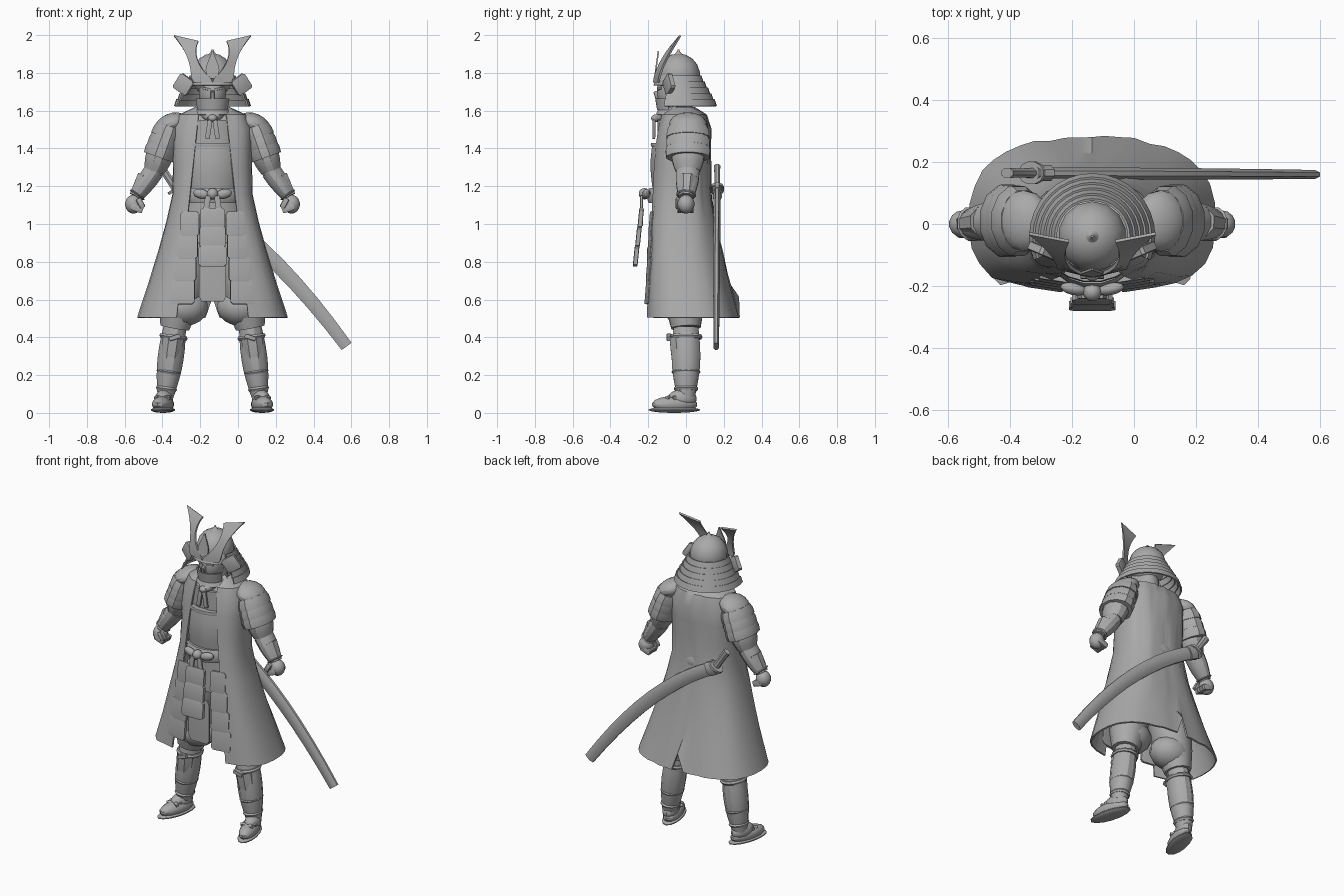
import bpy, bmesh, math, random
from mathutils import Vector, Matrix

random.seed(4)
if "Cube" in bpy.data.objects:
    bpy.data.objects.remove(bpy.data.objects["Cube"])

SHADE = (.4, .4, .4, 1)
grey = bpy.data.materials.new("plain grey")
grey.use_nodes = True
grey.diffuse_color = SHADE
grey.node_tree.nodes["Principled BSDF"].inputs["Base Color"].default_value = SHADE

# The sword reaches out to the left, so the body stands off centre
BODY_SHIFT = Vector((-.135, 0, 0))


def finish(name, bm):
    """Store the mesh; parts named right_ are mirrored from the left."""
    if name.startswith("right_"):
        bmesh.ops.scale(bm, verts=bm.verts, vec=(-1, 1, 1))
    bmesh.ops.translate(bm, verts=bm.verts, vec=BODY_SHIFT)
    bmesh.ops.recalc_face_normals(bm, faces=bm.faces)
    mesh = bpy.data.meshes.new(name)
    bm.to_mesh(mesh)
    bm.free()
    mesh.materials.append(grey)
    mesh.shade_smooth()
    mesh.set_sharp_from_angle(angle=math.radians(32))
    bpy.context.collection.objects.link(bpy.data.objects.new(name, mesh))


def place(name, bm, at, size, tilt=(0, 0, 0)):
    """Scale, tilt and move a unit primitive; tilt is per axis x, y, z."""
    bmesh.ops.scale(bm, verts=bm.verts, vec=size)
    for axis, angle in zip("XYZ", tilt):
        bmesh.ops.rotate(bm, verts=bm.verts, matrix=Matrix.Rotation(angle, 3, axis))
    bmesh.ops.translate(bm, verts=bm.verts, vec=at)
    finish(name, bm)


def box(name, at, size, tilt=(0, 0, 0)):
    bm = bmesh.new()
    bmesh.ops.create_cube(bm, size=1)
    bmesh.ops.bevel(bm, geom=bm.edges[:], offset=.1, segments=1, affect="EDGES")
    place(name, bm, at, size, tilt)


def ball(name, at, size, tilt=(0, 0, 0)):
    bm = bmesh.new()
    bmesh.ops.create_uvsphere(bm, u_segments=14, v_segments=9, radius=1)
    place(name, bm, at, size, tilt)


def skin(bm, rows, closed):
    for low, high in zip(rows, rows[1:]):
        count = len(low)
        for i in range(count if closed else count - 1):
            j = (i + 1) % count
            bm.faces.new((low[i], low[j], high[j], high[i]))


def sheet(name, rows, thickness):
    """Thin open surface through rows of points."""
    bm = bmesh.new()
    skin(bm, [[bm.verts.new(point) for point in row] for row in rows], closed=False)
    bmesh.ops.recalc_face_normals(bm, faces=bm.faces)
    bmesh.ops.solidify(bm, geom=bm.faces[:], thickness=thickness)
    finish(name, bm)


def sweep(name, start, end, width, depth=1, bow=0, rows=5, sides=12):
    """Capped tube; width is (first radius, last radius, swelling), depth a ratio."""
    bm = bmesh.new()
    start, end = Vector(start), Vector(end)
    first, last, swelling = width
    rings = []
    for row in range(rows + 1):
        u = row / rows
        slope = end - start + Vector((0, 0, bow * 4 * (1 - 2 * u)))
        across = slope.cross(Vector((0, 1, 0))).normalized()
        through = across.cross(slope).normalized()
        middle = start.lerp(end, u) + Vector((0, 0, bow * 4 * u * (1 - u)))
        radius = first + (last - first) * u + swelling * math.sin(math.pi * u)
        turns = [math.tau * (k + .5) / sides for k in range(sides)]
        rings.append([bm.verts.new(middle + radius * (across * math.cos(a) + through * depth * math.sin(a)))
                      for a in turns])
    skin(bm, rings, closed=True)
    bm.faces.new(rings[0])
    bm.faces.new(rings[-1])
    finish(name, bm)


def tie(name, start, end, along, radius):
    """Raised cord around a limb."""
    sweep(name, start.lerp(end, along), start.lerp(end, along + .06),
          (radius, radius, .006), depth=1.15, rows=2)


def arc(name, centre, radius, flare, height, reach, facing=1, steps=20):
    """Flaring band hanging from centre; facing is 1 for back, -1 for front."""
    rows = []
    for u in (0, 1):
        r = radius + flare * u
        angles = [facing * math.pi / 2 + math.radians(reach) * (2 * i / steps - 1) for i in range(steps + 1)]
        rows.append([centre + Vector((r * math.cos(a), r * math.sin(a), -height * u)) for a in angles])
    sheet(name, rows, thickness=.008)


def coat(rows=9, half=16):
    """Long open coat that hangs from the shoulders and flares to the hem."""
    rings = []
    for row in range(rows + 1):
        drop = (row / rows) ** 1.5
        shoulder = min(1, math.sqrt(drop * 15))
        flare = max(0, (drop - .4) / .6) ** 1.2
        width = .09 + .12 * shoulder + .19 * flare
        front = -.09 - .165 * drop ** .4
        back = .04 + .09 * shoulder + .15 * flare
        opening = math.asin(((.07 + .12 * drop) / width) ** 1.25)
        ring = []
        for i in range(-half, half + 1):
            around = (abs(i) / half) ** 1.4
            angle = math.pi + (opening - math.pi) * around
            x = math.copysign(width * abs(math.sin(angle)) ** .8, i)
            bend = math.copysign(abs(math.cos(angle)) ** .8, math.cos(angle))
            y = (front + back) / 2 - (back - front) / 2 * bend
            curl = .03 * drop * max(0, around * 5 - 4)
            fold = random.uniform(-.006, .006) if abs(i) < half else 0
            slit = .11 if i == 0 and row == rows else 0
            ring.append((x, y + fold + curl, 1.62 - 1.115 * drop + slit))
        rings.append(ring)
    sheet("coat", rings, thickness=.01)


def spine(z):
    return Vector((0, -.035, z))


coat()
SIDES = ("left_", "right_")

# Torso, chest armour and belt
sweep("torso", spine(.9), spine(1.55), (.17, .17, 0), depth=.7)
ball("upper_back", spine(1.54), (.18, .1, .07))
sweep("neck", spine(1.55), spine(1.7), (.08, .06, 0))
sweep("chest_armour", spine(1.19), spine(1.43), (.16, .16, .012), depth=.9, rows=6, sides=20)
for level in (1.28, 1.41):
    sweep(f"chest_rim_{level:.1f}", spine(level), spine(level + .02), (.168, .168, .003), depth=.9, rows=2, sides=20)
sweep("belt", spine(1.11), spine(1.19), (.165, .16, .01), sides=20)
ball("belt_knot", (0, -.22, 1.16), (.03, .03, .03))
ball("scarf_knot", (0, -.16, 1.56), (.025, .025, .02))
for side in SIDES:
    ball(side + "belt_loop", (.06, -.21, 1.16), (.045, .02, .025), tilt=(0, -.2, .2))
    box(side + "belt_tail", (.035, -.235, 1.07), (.03, .015, .16), tilt=(0, -.15, 0))
    box(side + "scarf_tail", (.02, -.17, 1.5), (.025, .015, .1), tilt=(0, -.15, 0))
    sweep(side + "scarf_wrap", (.01, -.155, 1.56), (.08, -.04, 1.61), (.02, .02, .005))

# Hanging centre plates and apron
for i in range(3):
    box(f"centre_plate_{i}", (0, -.24 - .012 * i, 1.03 - .1 * i), (.13 + .01 * i, .025, .11), tilt=(-.1, 0, 0))
box("apron", (0, -.2, .73), (.145, .015, .28))

# Legs, thigh plates and sandals
hip, knee, ankle = Vector((.1, -.03, 1)), Vector((.2, 0, .45)), Vector((.25, 0, .08))
toe_out = (0, 0, .25)
for side in SIDES:
    for i in range(4):
        box(f"{side}thigh_plate_{i}", (.12 + .012 * i, -.18 - .006 * i, 1 - .12 * i),
            (.1 + .008 * i, .02, .13), tilt=(-.08, 0, .15))
    sweep(side + "trouser", knee, hip, (.08, .09, .04))
    ball(side + "trouser_puff", (.15, -.01, .56), (.13, .11, .1))
    sweep(side + "shin", knee, ankle, (.062, .043, .018), depth=1.1, rows=7)
    sweep(side + "shin_guard", knee.lerp(ankle, .15) - Vector((0, .03, 0)),
          knee.lerp(ankle, .6) - Vector((0, .02, 0)), (.06, .045, .005), sides=8)
    tie(side + "knee_tie", knee, ankle, .1, .072)
    tie(side + "calf_tie", knee, ankle, .6, .062)
    tie(side + "ankle_tie", knee, ankle, .84, .052)
    box(side + "knee_bow", (.2, -.09, .4), (.06, .025, .025), tilt=(0, .3, 0))
    ball(side + "foot", (.262, -.06, .045), (.052, .125, .045), tilt=toe_out)
    ball(side + "instep", (.255, -.02, .075), (.046, .08, .05), tilt=toe_out)
    ball(side + "sole", (.262, -.062, .016), (.056, .142, .016), tilt=toe_out)
    for turn in (-.5, .5):
        box(f"{side}sandal_strap_{'outer' if turn > 0 else 'inner'}", (.265, -.08, .08),
            (.09, .02, .02), tilt=(.4, 0, turn))

# Arms, layered shoulder guards and fists
shoulder, elbow, wrist = Vector((.22, .01, 1.53)), Vector((.31, .01, 1.28)), Vector((.405, 0, 1.145))
for side in SIDES:
    ball(side + "shoulder", shoulder, (.09, .1, .055), tilt=(0, .4, 0))
    for i in range(3):
        along = .05 + .21 * i
        sweep(f"{side}shoulder_guard_{i}", shoulder.lerp(elbow, along), shoulder.lerp(elbow, along + .24),
              (.075 + .005 * i, .087, .004), depth=1.35, rows=2)
    sweep(side + "sleeve", shoulder.lerp(elbow, .5), elbow, (.07, .055, .01), depth=1.2)
    ball(side + "elbow", elbow, (.05, .06, .05))
    sweep(side + "forearm", elbow, wrist, (.055, .036, .006), depth=1.15)
    sweep(side + "arm_guard", elbow.lerp(wrist, .3) + Vector((.012, 0, .008)), wrist, (.052, .04, 0), sides=8)
    tie(side + "wrist_tie", elbow, wrist, .9, .041)
    ball(side + "fist", (.418, 0, 1.105), (.046, .045, .05))
    for i in range(4):
        box(f"{side}finger_{i}", (.4, -.035 + .022 * i, 1.083), (.065, .02, .035), tilt=(0, -.35, 0))
    box(side + "thumb", (.38, -.04, 1.11), (.03, .03, .055), tilt=(0, .5, 0))

# Face with mask
ball("head", (0, -.07, 1.7), (.075, .085, .11))
box("nose", (0, -.153, 1.685), (.022, .03, .04), tilt=(.3, 0, 0))
arc("mask", Vector((0, -.07, 1.665)), .085, -.01, .06, reach=75, facing=-1)
arc("throat_guard", Vector((0, -.06, 1.62)), .08, .02, .04, reach=80, facing=-1)
for side in SIDES:
    box(side + "eyebrow", (.03, -.14, 1.715), (.045, .015, .012), tilt=(0, -.2, .35))

# Helmet: dome, spike, brim, layered neck guard and turned-back wings
crown = Vector((0, -.04, 1.785))
ball("helmet_dome", crown, (.112, .115, .118))
sweep("helmet_spike", crown + Vector((0, 0, .095)), crown + Vector((0, 0, .14)), (.05, .004, -.01))
arc("helmet_brim", crown, .112, .02, .05, reach=65, facing=-1)
for i in range(5):
    arc(f"neck_guard_{i}", crown - Vector((0, 0, .031 * i)), .122 + .0175 * i, .012, .036, reach=112)
for side in SIDES:
    box(side + "helmet_wing", (.152, -.09, 1.738), (.09, .03, .09), tilt=(0, -.6, .4))

# Crest: two flaring horns, turned slightly outward, and a centre flame
steps = [i / 10 for i in range(11)]
for side in SIDES:
    horn = []
    for u in steps:
        middle, half = .035 + .105 * u ** .6, .025 + .04 * (2 * u - 1) ** 2
        y, z = -.175 + .115 * u ** 1.5, 1.75 + .235 * u
        rise = .015 * u ** 3
        horn.append([(max(0, middle - half), y, z - rise), (middle + half, y + .025, z + rise)])
    sheet(side + "crest_horn", horn, thickness=.011)
flame = []
for u in steps:
    half = .003 + .04 * math.sin(math.pi * u ** .7) * (1 - u / 2)
    flame.append([(x, -.17 + .02 * u, 1.77 + .145 * u) for x in (-half, half)])
sheet("crest_flame", flame, thickness=.008)

# Sheathed sword slung across the back
pommel, mouth, tip = Vector((-.275, .165, 1.305)), Vector((-.19, .165, 1.18)), Vector((.71, .16, .352))
sweep("sword_hilt", pommel, mouth, (.024, .024, -.003), depth=.75, sides=8)
sweep("sword_guard", pommel.lerp(mouth, .9), mouth, (.05, .05, 0), depth=.75, rows=1)
sweep("scabbard", mouth, tip, (.042, .035, .006), depth=.45, bow=.1, rows=10, sides=8)
sweep("scabbard_mouth", mouth, mouth + Vector((.05, 0, -.024)), (.046, .046, 0), depth=.6, rows=1, sides=8)
